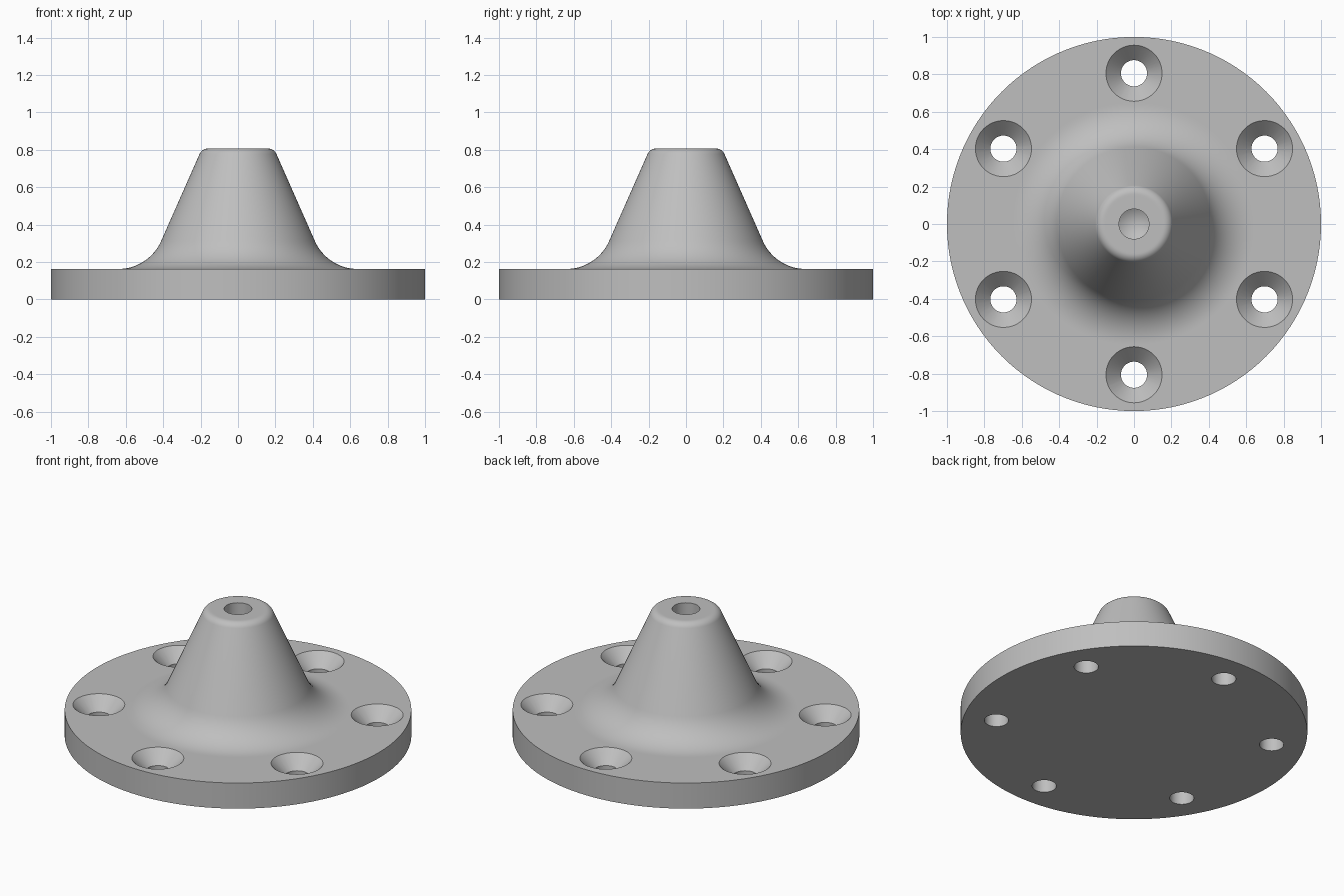
import bpy
import bmesh
from math import sin, cos, radians, tau

if "Cube" in bpy.data.objects:
    bpy.data.objects.remove(bpy.data.objects["Cube"])

SEGMENTS = 120
PLATE_TOP = 0.163
HEIGHT = 0.807
SLOPE = radians(23.8)          # taper of the hub wall from vertical

steel = bpy.data.materials.new("plain grey")
steel.diffuse_color = (0.52, 0.52, 0.52, 1)
steel.use_nodes = True
steel.node_tree.nodes["Principled BSDF"].inputs["Base Color"].default_value = steel.diffuse_color


def arc(cx, cz, radius, start, end, steps):
    """Points of an arc in the r-z plane, angles in radians."""
    return [(cx + radius * cos(start + (end - start) * i / steps),
             cz + radius * sin(start + (end - start) * i / steps))
            for i in range(steps + 1)]


def lathe(name, profile, segments, location=(0, 0, 0)):
    """Turn an r-z profile that starts and ends on the axis into a solid."""
    bm = bmesh.new()
    rings = []
    for r, z in profile:
        if r < 1e-6:
            rings.append([bm.verts.new((0, 0, z))] * segments)
        else:
            rings.append([bm.verts.new((r * cos(tau * i / segments),
                                        r * sin(tau * i / segments), z))
                          for i in range(segments)])
    for a, b in zip(rings, rings[1:]):
        for i in range(segments):
            j = (i + 1) % segments
            corners = list(dict.fromkeys((a[i], a[j], b[j], b[i])))
            bm.faces.new(corners)
    bmesh.ops.recalc_face_normals(bm, faces=bm.faces)
    mesh = bpy.data.meshes.new(name)
    bm.to_mesh(mesh)
    bm.free()
    mesh.materials.append(steel)
    obj = bpy.data.objects.new(name, mesh)
    obj.location = location
    bpy.context.collection.objects.link(obj)
    return obj


# Flange body: plate, root fillet, tapered hub, rounded top, blind drilled hole
profile = [(0, 0), (1, 0), (1, PLATE_TOP), (0.65, PLATE_TOP)]
profile += arc(0.64, PLATE_TOP + 0.25, 0.25, -tau / 4, -tau / 2 + SLOPE, 14)
profile += arc(0.16, HEIGHT - 0.05, 0.05, SLOPE, tau / 4, 8)
profile += [(0.15, HEIGHT), (0.08, HEIGHT), (0.08, 0.40), (0, 0.352)]
flange = lathe("flange", profile, SEGMENTS)

# Six countersunk screw holes
screw_hole = [(0, -0.1), (0.07, -0.1), (0.07, PLATE_TOP - 0.08),
              (0.15, PLATE_TOP), (0.15, PLATE_TOP + 0.02), (0, PLATE_TOP + 0.02)]
for k in range(6):
    a = tau / 4 + k * tau / 6
    cutter = lathe("screw_hole_cutter", screw_hole, 48,
                   (0.806 * cos(a), 0.806 * sin(a), 0))
    cutter.hide_render = True
    bpy.context.view_layer.objects.active = flange
    cut = flange.modifiers.new("screw hole", 'BOOLEAN')
    cut.operation = 'DIFFERENCE'
    cut.solver = 'EXACT'
    cut.object = cutter
    bpy.ops.object.modifier_apply(modifier=cut.name)
    bpy.data.objects.remove(cutter, do_unlink=True)

# Smooth turned surfaces with crisp machined edges
bpy.ops.object.select_all(action='DESELECT')
flange.select_set(True)
bpy.context.view_layer.objects.active = flange
bpy.ops.object.shade_smooth_by_angle(angle=radians(25))
